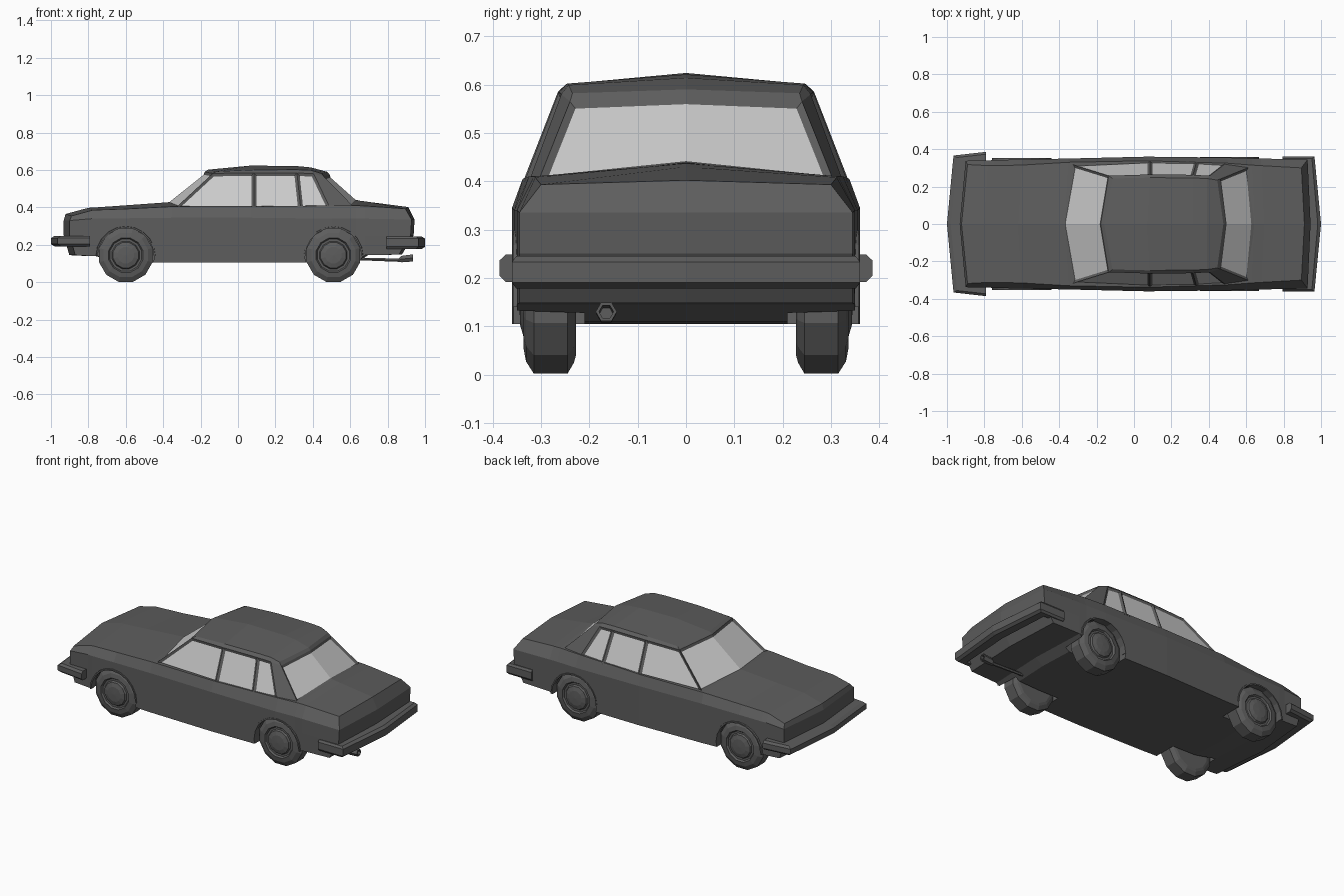
import bpy, bmesh, math

if "Cube" in bpy.data.objects:
    bpy.data.objects.remove(bpy.data.objects["Cube"])

def material(name, v):
    m = bpy.data.materials.new(name)
    m.diffuse_color = (v, v, v, 1)
    m.use_nodes = True
    m.node_tree.nodes["Principled BSDF"].inputs["Base Color"].default_value = m.diffuse_color
    return m

DARK, GLASS = material("dark_grey", 0.11), material("window_grey", 0.6)

def finish(name, bm, mats=(DARK,)):
    bmesh.ops.remove_doubles(bm, verts=bm.verts, dist=1e-5)
    bmesh.ops.recalc_face_normals(bm, faces=bm.faces)
    me = bpy.data.meshes.new(name)
    bm.to_mesh(me)
    bm.free()
    ob = bpy.data.objects.new(name, me)
    bpy.context.collection.objects.link(ob)
    for m in mats:
        me.materials.append(m)
    return ob

def bridge(bm, rings, closed=True):
    n = len(rings[0])
    out = []
    for a, b in zip(rings, rings[1:]):
        for i in range(n if closed else n - 1):
            j = (i + 1) % n
            out.append(bm.faces.new((a[i], a[j], b[j], b[i])))
    return out

def lathe(name, profile, cx, cz, n, sy=1, a0=0.0, sweep=2 * math.pi, loop=False):
    """Turn (y, radius) points around an axis parallel to y."""
    bm = bmesh.new()
    full = sweep > 6.28
    rings = []
    for i in range(n if full else n + 1):
        a = a0 + sweep * i / n
        rings.append([bm.verts.new((cx + r * math.cos(a), sy * y, cz + r * math.sin(a)))
                      for y, r in profile])
    bridge(bm, rings + rings[:1] if full else rings, loop)
    if not full:
        bm.faces.new(rings[0])
        bm.faces.new(rings[-1])
    return finish(name, bm)

# lower body: x, half width, bottom z, shoulder z, edge y, edge z, centre z, bow, x shift of levels
Z4 = (0, 0, 0, 0)
stations = [
    (-.895, .338, .145, .33, .318, .355, .365, -.032, (.025, -.005, -.005, .005)),
    (-.78, .34, .14, .34, .312, .385, .398, -.02, Z4),
    (-.745, .342, .14, .34, .312, .387, .40, -.02, Z4),
    (-.60, .345, .11, .342, .315, .392, .41, -.02, Z4),
    (-.35, .35, .105, .345, .33, .405, .428, -.02, Z4),
    (.07, .36, .105, .345, .338, .405, .43, 0, Z4),
    (.50, .355, .105, .34, .325, .41, .435, .01, Z4),
    (.63, .35, .11, .34, .315, .41, .437, .015, Z4),
    (.68, .35, .145, .34, .312, .408, .43, .015, Z4),
    (.89, .345, .148, .335, .30, .393, .402, .016, (-.03, .033, .038, .005)),
]
bm = bmesh.new()
rings = []
for x, w, zb, zs, ye, ze, zc, bow, s in stations:
    side = [(x + s[0], w, zb), (x + s[1], w, .25), (x + s[2], w, zs), (x + s[3], ye, ze)]
    pts = [(x + s[0] + bow, 0, zb)] + side + [(x + s[3] + bow, 0, zc)]
    pts += [(a, -b, c) for a, b, c in reversed(side)]
    rings.append([bm.verts.new(p) for p in pts])
bridge(bm, rings)
for r, st in ((rings[0], stations[0]), (rings[-1], stations[-1])):
    mid = [r[0]] + [bm.verts.new((r[k].co.x + st[7], 0, r[k].co.z)) for k in (2, 3)] + [r[5]]
    for k in range(3):
        bm.faces.new((r[1 + k], r[2 + k], mid[k + 1], mid[k]))
        bm.faces.new((r[9 - k], r[8 - k], mid[k + 1], mid[k]))
body = finish("body", bm)

# greenhouse: half columns as belt, window top and roof edge points, plus the roof centre
belt = [(-.335, .32, .397), (.085, .338, .397), (.335, .335, .397), (.492, .326, .397), (.615, .303, .407)]
head = [(-.135, .258, .582), (.085, .265, .585), (.315, .263, .585), (.405, .258, .58), (.46, .24, .565)]
roof = [(-.115, .243, .592), (.085, .248, .601), (.315, .246, .602), (.39, .243, .599), (.445, .235, .582)]
spine = [(-.16, 0, .602), (.07, 0, .624), (.315, 0, .621), (.39, 0, .614), (.478, 0, .59)]
bm = bmesh.new()
V = lambda p, s=1: bm.verts.new((p[0], p[1] * s, p[2]))
mid = [V(p) for p in spine]
base = [V((-.385, 0, .424)), V((.643, 0, .438))]
upper = [V((-.178, 0, .59)), V((.49, 0, .575))]
panes, screens, under = [], [[], []], [[], []]
for k, s in enumerate((1, -1)):
    b, h, r = ([V(p, s) for p in row] for row in (belt, head, roof))
    panes += bridge(bm, [b, h], False)[:3]
    bridge(bm, [h, r, mid], False)
    for e, i in ((0, 0), (1, -1)):
        screens[e].append(bm.faces.new((b[i], base[e], upper[e], h[i])))
        bm.faces.new((h[i], upper[e], mid[i], r[i]))
    under[k] = b
bm.faces.new([base[0]] + under[0] + [base[1]] + under[1][::-1])
bmesh.ops.recalc_face_normals(bm, faces=bm.faces)
for group in [[f] for f in panes] + screens:
    bmesh.ops.inset_region(bm, faces=group, thickness=.014, depth=-.008, use_even_offset=True)
    for f in group:
        f.material_index = 1
finish("cabin_with_windows", bm, (DARK, GLASS))

# bumpers wrapping around both ends
def bumper(name, outer, inner, z0, z1):
    bm = bmesh.new()
    c = .012
    section = [(1, z1), (.25, z1), (0, z1 - c), (0, z0 + c), (.25, z0), (1, z0)]
    path = [(o, i, 1) for o, i in zip(outer, inner)]
    path += [(o, i, -1) for o, i, _ in path[-2::-1]]
    rings = [[bm.verts.new((o[0] + (i[0] - o[0]) * t, s * (o[1] + (i[1] - o[1]) * t), z))
              for t, z in section] for o, i, s in path]
    bridge(bm, rings)
    bm.faces.new(rings[0])
    bm.faces.new(rings[-1])
    finish(name, bm)

bumper("front_bumper", [(-.79, .386), (-.965, .366), (-1, 0)], [(-.79, .335), (-.89, .325), (-.92, 0)], .192, .248)
bumper("rear_bumper", [(.795, .36), (.965, .36), (1, 0)], [(.795, .325), (.91, .325), (.93, 0)], .178, .245)

# wheels, wheel wells and arch lips
tyre = [(.228, 0), (.228, .11), (.232, .125), (.245, .148), (.315, .148), (.331, .122), (.336, .095),
        (.326, .088), (.326, .076), (.336, .07), (.343, .045), (.345, 0)]
for end, cx in (("front", -.60), ("rear", .51)):
    for side, s in (("left", 1), ("right", -1)):
        tag = end + "_" + side
        lathe(tag + "_wheel", tyre, cx, .145, 12, s, math.pi / 12)
        well = lathe(tag + "_well_cutter", [(.21, 0), (.21, .153), (.5, .153), (.5, 0)], cx, .14, 20, s)
        well.hide_render = True
        well.hide_viewport = False
        well.display_type = 'WIRE'
        m = body.modifiers.new(tag + "_well", 'BOOLEAN')
        m.operation, m.solver, m.object = 'DIFFERENCE', 'EXACT', well
        y = .352 if end == "front" else .358
        lathe(tag + "_arch_lip", [(y - .03, .150), (y, .150), (y, .158), (y - .03, .164)],
              cx, .14, 10, s, 0, math.pi, True)

# exhaust pipe: hollow hexagonal tube under the tail
bm = bmesh.new()
rings = []
for x, z, r in ((.64, .125, .008), (.86, .118, .01), (.875, .124, .02), (.935, .13, .022), (.935, .13, .015), (.89, .126, .014)):
    rings.append([bm.verts.new((x, -.165 + r * math.cos(i * math.pi / 3), z + r * math.sin(i * math.pi / 3)))
                  for i in range(6)])
bridge(bm, rings)
bm.faces.new(rings[0])
bm.faces.new(rings[-1])
finish("exhaust_pipe", bm)
